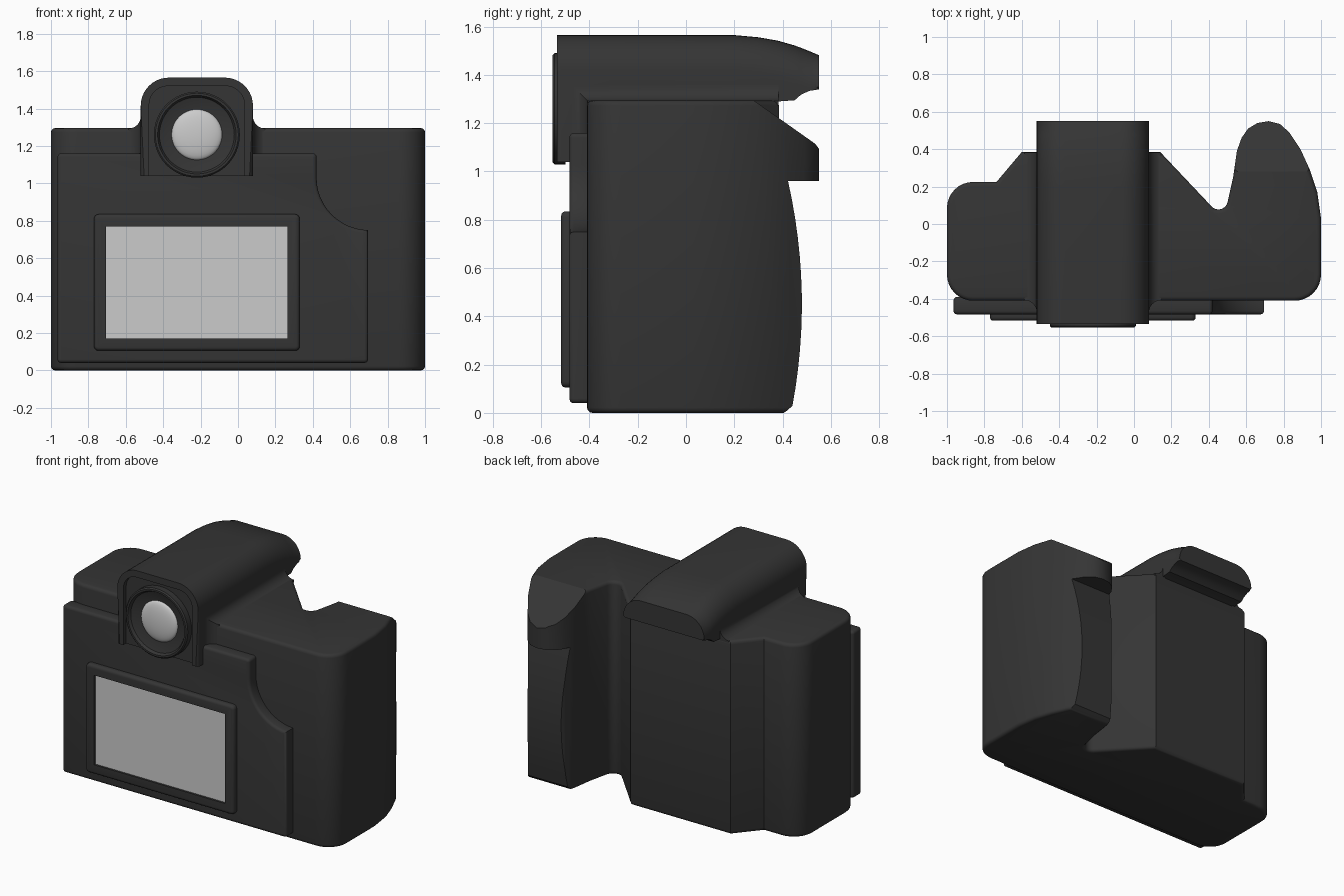
import bpy, bmesh, math
from mathutils import Vector

if "Cube" in bpy.data.objects:
    bpy.data.objects.remove(bpy.data.objects["Cube"])

dark = bpy.data.materials.new("dark_plastic")
dark.diffuse_color = (0.035, 0.035, 0.035, 1)
dark.use_nodes = True
dark.node_tree.nodes["Principled BSDF"].inputs["Base Color"].default_value = dark.diffuse_color


def make(name, bm, mat=dark):
    bmesh.ops.recalc_face_normals(bm, faces=bm.faces)
    me = bpy.data.meshes.new(name)
    bm.to_mesh(me)
    bm.free()
    ob = bpy.data.objects.new(name, me)
    bpy.context.collection.objects.link(ob)
    if mat:
        me.materials.append(mat)
    return ob


def select(ob):
    bpy.ops.object.select_all(action='DESELECT')
    ob.select_set(True)
    bpy.context.view_layer.objects.active = ob


def smooth(ob):
    select(ob)
    bpy.ops.object.shade_smooth_by_angle(angle=math.radians(32))


def rounded(pts, n=8):
    """Polygon with arcs at the corners that carry a radius (x, y, r)."""
    out = []
    for i, p in enumerate(pts):
        c = Vector(p[:2])
        if len(p) < 3:
            out.append(c)
            continue
        a = (Vector(pts[i - 1][:2]) - c).normalized()
        b = (Vector(pts[(i + 1) % len(pts)][:2]) - c).normalized()
        half = a.angle(b) / 2
        t = p[2] / math.tan(half)
        o = c + (a + b).normalized() * p[2] / math.sin(half)
        s, e = c + a * t - o, c + b * t - o
        w = math.pi - 2 * half
        for k in range(n + 1):
            f = k / n
            out.append(o + (s * math.sin((1 - f) * w) + e * math.sin(f * w)) / math.sin(w))
    return out


def prism(name, pts, axis, lo, hi, bevel=0.0, mat=dark):
    """Extrude a profile along an axis, optionally rounding the cap edges."""
    put = {'x': lambda u, v, w: (w, u, v), 'y': lambda u, v, w: (u, w, v),
           'z': lambda u, v, w: (u, v, w)}[axis]
    bm = bmesh.new()
    rings = [[bm.verts.new(put(p[0], p[1], w)) for p in pts] for w in (lo, hi)]
    caps = [bm.faces.new(r) for r in rings]
    n = len(pts)
    for i in range(n):
        j = (i + 1) % n
        bm.faces.new((rings[0][i], rings[0][j], rings[1][j], rings[1][i]))
    bmesh.ops.recalc_face_normals(bm, faces=bm.faces)
    if bevel:
        edges = list({e for f in caps for e in f.edges})
        bmesh.ops.bevel(bm, geom=edges, offset=bevel, segments=3, profile=0.5,
                        affect='EDGES', clamp_overlap=False)
    return make(name, bm, mat)


def cut(ob, cutter):
    cutter.hide_render = True
    m = ob.modifiers.new("cut", 'BOOLEAN')
    m.operation, m.object, m.solver = 'DIFFERENCE', cutter, 'EXACT'
    select(ob)
    bpy.ops.object.modifier_apply(modifier=m.name)
    bpy.data.objects.remove(cutter)


# Body with grip: top outline extruded upward
body = prism("body", rounded([
    (-1, -.41, .14), (-1, .225, .14), (-.735, .225), (-.6, .385), (.14, .385),
    (.48, .025, .05), (.53, .25), (.55, .39), (.575, .46), (.61, .51), (.66, .54),
    (.72, .55), (.78, .535), (.83, .49), (.89, .40), (.94, .29), (.98, .17),
    (1, .03), (1, -.41, .14)]), 'z', 0, 1.295, .022)

# Grip: bowed hollow below the ledge, slope above it
bow = [(.48 - .055 * abs((z - .45) / .5) ** 2, z) for z in [.03 + i * .93 / 12 for i in range(13)]]
cut(body, prism("grip_hollow", [(.7, -.1), (.38, -.1), (.405, 0), (.42, .01)] + bow + [(.7, .96)],
                'x', .47, 1.1))
cut(body, prism("grip_slope", [(.28, 1.295), (.535, 1.115), (.55, 1.095), (.7, .95), (.7, 1.4),
                               (.13, 1.4)], 'x', .47, 1.1))
smooth(body)

# Viewfinder hump: arch section lofted from back to front overhang
CX, CZ = -.22, 1.265


def arch(half, zb, zt, r):
    return rounded([(CX - half, zb), (CX - half, zt, r), (CX + half, zt, r), (CX + half, zb)], 10)


bm = bmesh.new()
stations = [(-.535, 1.565, 1.04), (-.42, 1.565, 1.04), (.2, 1.565, 1.2), (.3, 1.556, 1.25),
            (.38, 1.542, 1.29), (.45, 1.522, 1.295), (.475, 1.513, 1.317), (.51, 1.499, 1.334),
            (.55, 1.482, 1.34)]
rings = [[bm.verts.new((p.x, y, p.y)) for p in arch(.3, zb, zt, min(.15, zt - zb - .01))]
         for y, zt, zb in stations]
for a, b in zip(rings, rings[1:]):
    for i in range(len(a)):
        j = (i + 1) % len(a)
        bm.faces.new((a[i], a[j], b[j], b[i]))
ends = [bm.faces.new(rings[0]), bm.faces.new(rings[-1])]
edges = [e for f in ends for e in f.edges if e.verts[0].co.z + e.verts[1].co.z > 2.69
         or abs(e.verts[0].co.x - e.verts[1].co.x) < .01]
bmesh.ops.bevel(bm, geom=edges, offset=.018, segments=3, profile=.5, affect='EDGES',
                clamp_overlap=False)
hump = make("viewfinder_hump", bm)
cut(hump, prism("eyepiece_recess", arch(.255, .95, 1.52, .1), 'y', -.6, -.505))
smooth(hump)

# Concave fillets joining the hump to the body top and back
for side, label in ((-1, "left"), (1, "right")):
    bm = bmesh.new()
    R = .065
    sec = [(-.02, -.02), (-.02, R)] + [
        (R - R * math.cos(a), R - R * math.sin(a))
        for a in [k * math.pi / 16 for k in range(9)]] + [(R, -.02)]
    path = [(.383, 1.293, 0, 1), (-.408, 1.293, -1, 1), (-.408, 1.06, -1, 0)]
    rows = [[bm.verts.new((CX + side * (.3 + t), y + dy * h, z + dz * h)) for t, h in sec]
            for y, z, dy, dz in path]
    for a, b in zip(rows, rows[1:]):
        for i in range(len(sec)):
            j = (i + 1) % len(sec)
            bm.faces.new((a[i], a[j], b[j], b[i]))
    bm.faces.new(rows[0])
    bm.faces.new(rows[-1])
    smooth(make("hump_fillet_" + label, bm))


# Eyepiece ring and domed lens, turned around the y axis
def lathe(name, prof, mat):
    bm = bmesh.new()
    vs = [bm.verts.new((r, y, 0)) for r, y in prof]
    es = [bm.edges.new(p) for p in zip(vs, vs[1:])]
    bmesh.ops.spin(bm, geom=vs + es, cent=(0, 0, 0), axis=(0, 1, 0),
                   angle=2 * math.pi, steps=48, use_duplicate=False)
    bmesh.ops.remove_doubles(bm, verts=bm.verts, dist=1e-5)
    bmesh.ops.translate(bm, verts=bm.verts, vec=(CX, 0, CZ - .005))
    smooth(make(name, bm, mat))


lathe("eyepiece_ring", [(0, -.5), (.23, -.5), (.23, -.545), (.222, -.553), (.21, -.553),
                        (.2, -.535), (.135, -.515), (0, -.515)], dark)
lathe("eyepiece_lens", [(.135, -.512)] + [
    (.135 * math.cos(a), -.515 - .03 * math.sin(a))
    for a in [k * math.pi / 16 for k in range(8)]] + [(0, -.545)], None)

# Back cover with a scooped corner for the thumb
scoop = [(.70 - .28 * math.cos(a), 1.03 - .28 * math.sin(a))
         for a in [k * math.pi / 24 for k in range(12)]]
smooth(prism("back_cover", rounded(
    [(-.965, .04, .02), (-.965, 1.16, .02), (.42, 1.16, .02)] + scoop +
    [(.695, .75), (.695, .04, .02)]), 'y', -.483, -.39, .018))


# Screen frame and display
def rect(x0, z0, x1, z1, r=0):
    c = [(x0, z0), (x0, z1), (x1, z1), (x1, z0)]
    return rounded([p + (r,) for p in c], 4) if r else c


frame = prism("screen_frame", rect(-.77, .105, .33, .835, .025), 'y', -.517, -.46, .018)
cut(frame, prism("screen_opening", rect(-.705, .17, .265, .77), 'y', -.6, -.5))
smooth(frame)
prism("screen", rect(-.705, .17, .265, .77), 'y', -.503, -.48, mat=None)
